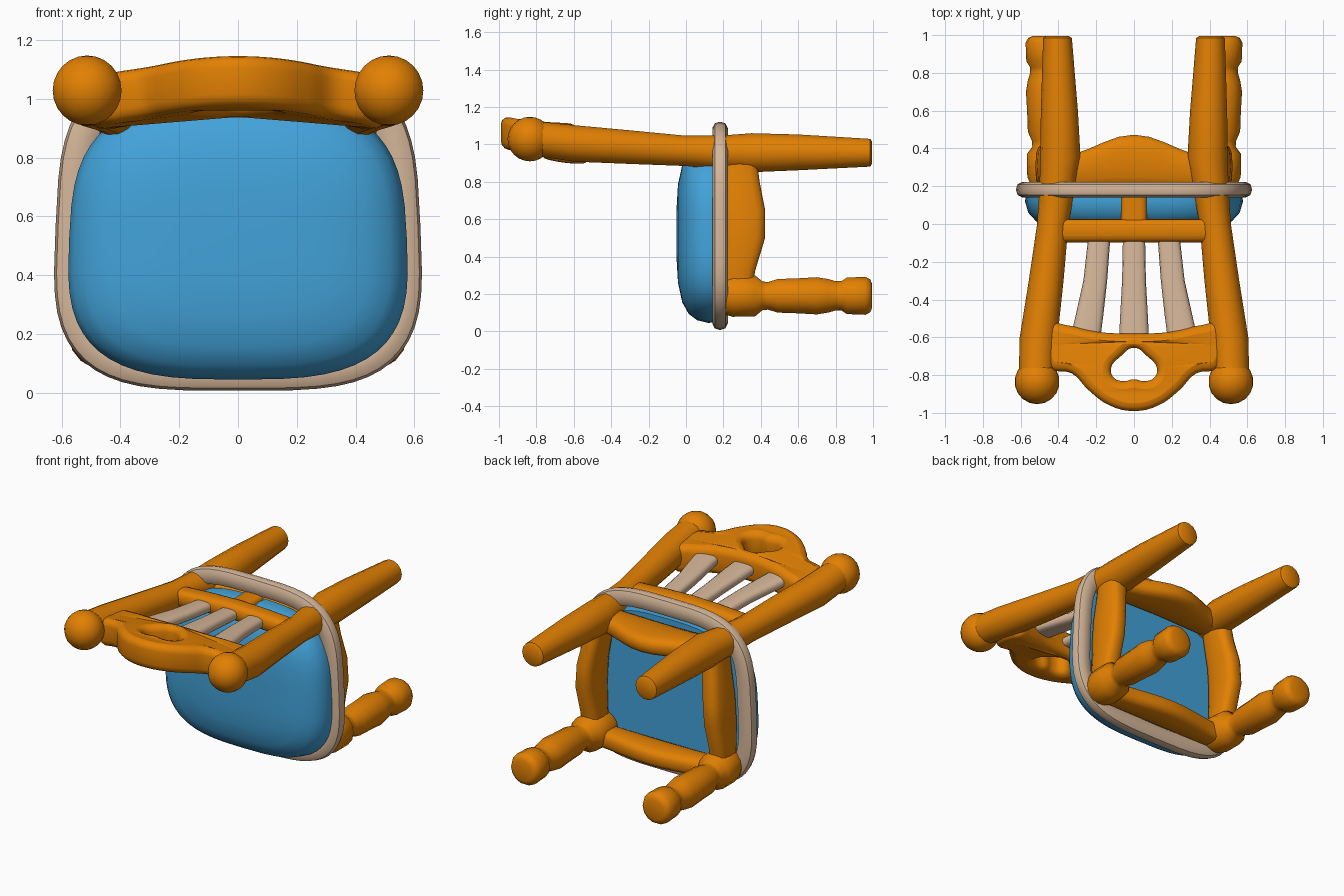
import bpy, bmesh, math
from mathutils import Vector

cube = bpy.data.objects.get("Cube")
if cube:
    bpy.data.objects.remove(cube, do_unlink=True)

X, Y, Z = Vector((1, 0, 0)), Vector((0, 1, 0)), Vector((0, 0, 1))


def material(name, rgb):
    m = bpy.data.materials.new(name)
    m.use_nodes = True
    m.diffuse_color = (*rgb, 1)
    m.node_tree.nodes["Principled BSDF"].inputs["Base Color"].default_value = (*rgb, 1)
    return m


orange = material("orange wood", (0.76, 0.217, 0.001))
tan = material("pale wood", (0.67, 0.47, 0.32))
blue = material("blue fabric", (0.055, 0.365, 0.70))


def finish(name, mesh, mat, angle=45):
    ob = bpy.data.objects.new(name, mesh)
    bpy.context.collection.objects.link(ob)
    mesh.materials.clear()
    mesh.materials.append(mat)
    bpy.ops.object.select_all(action='DESELECT')
    ob.select_set(True)
    bpy.context.view_layer.objects.active = ob
    bpy.ops.object.shade_smooth_by_angle(angle=math.radians(angle))
    return ob


def ring(centre, u, v, ru, rv, power=2, n=14):
    """Superellipse of points around a centre."""
    pts = []
    for i in range(n):
        a = math.tau * i / n
        c, s = math.cos(a), math.sin(a)
        pts.append(Vector(centre) + u * math.copysign(abs(c) ** (2 / power), c) * ru
                   + v * math.copysign(abs(s) ** (2 / power), s) * rv)
    return pts


def loft(name, rings, mat, loop=False, angle=45):
    """Skin a row of rings, capped or joined into a loop."""
    bm = bmesh.new()
    rows = [[bm.verts.new(p) for p in r] for r in rings]
    n = len(rows[0])
    pairs = list(zip(rows, rows[1:]))
    if loop:
        pairs.append((rows[-1], rows[0]))
    else:
        bm.faces.new(rows[0])
        bm.faces.new(rows[-1])
    for a, b in pairs:
        for i in range(n):
            j = (i + 1) % n
            bm.faces.new((a[i], a[j], b[j], b[i]))
    bmesh.ops.recalc_face_normals(bm, faces=bm.faces)
    mesh = bpy.data.meshes.new(name)
    bm.to_mesh(mesh)
    bm.free()
    return finish(name, mesh, mat, angle)


# Seat outline, slightly narrower toward the back edge
def seat_outline(y, hx, low, high, power, scale=1, n=56):
    mid = (low + high) / 2
    pts = ring((0, y, mid), X, Z, hx * scale, (high - low) / 2 * scale, power, n)
    for p in pts:
        p.x *= 1.02 - 0.08 * (p.z - 0.3)
    return pts


# Cushion
cushion = [(-0.05, 0.3), (-0.043, 0.55), (-0.02, 0.77), (0.015, 0.9),
           (0.06, 0.97), (0.12, 1.0), (0.19, 0.98)]
loft("seat_cushion", [seat_outline(y, 0.573, 0.045, 1.0, 3.1, s) for y, s in cushion], blue)

# Flat-oval rim around the seat
rim_path = seat_outline(0.182, 0.565, 0.063, 1.065, 3.8)
rim = []
for i, p in enumerate(rim_path):
    t = rim_path[(i + 1) % len(rim_path)] - rim_path[i - 1]
    out = Vector((t.z, 0, -t.x)).normalized()
    rim.append(ring(p, out, Y, 0.056, 0.043, 2.5, 10))
loft("seat_rim", rim, tan, loop=True)

for side, s in (("left", 1), ("right", -1)):
    # Back post running into the back leg
    post = [(-0.8, 0.515, 1.03, 0.095), (-0.6, 0.505, 1.005, 0.1), (-0.3, 0.465, 0.985, 0.092),
            (0, 0.43, 0.965, 0.083), (0.2, 0.405, 0.955, 0.095), (0.35, 0.39, 0.955, 0.107),
            (0.6, 0.395, 0.957, 0.098), (0.985, 0.405, 0.955, 0.076), (0.995, 0.405, 0.955, 0.06)]
    loft(side + "_back_post",
         [ring((s * x, y, z), X, Z, r, r) for y, x, z, r in post], orange)

    # Finial ball
    bm = bmesh.new()
    bmesh.ops.create_uvsphere(bm, u_segments=18, v_segments=12, radius=0.119)
    bmesh.ops.translate(bm, verts=bm.verts, vec=(s * 0.513, -0.835, 1.028))
    mesh = bpy.data.meshes.new(side + "_finial")
    bm.to_mesh(mesh)
    bm.free()
    finish(side + "_finial", mesh, orange)

    # Turned front leg
    leg = [(0.2, 0.445, 0.1), (0.25, 0.45, 0.115), (0.37, 0.455, 0.112), (0.41, 0.46, 0.078),
           (0.44, 0.465, 0.076), (0.49, 0.47, 0.092), (0.6, 0.47, 0.096), (0.7, 0.47, 0.102),
           (0.76, 0.47, 0.092), (0.8, 0.47, 0.08), (0.83, 0.47, 0.08), (0.86, 0.47, 0.1),
           (0.96, 0.47, 0.104), (0.985, 0.47, 0.09), (0.995, 0.47, 0.065)]
    loft(side + "_front_leg",
         [ring((s * x, y, 0.19), X, Z, r, r) for y, x, r in leg], orange)

    # Side apron
    apron = [(0.2, 0.45, 0.36), (0.32, 0.46, 0.37), (0.5, 0.46, 0.425),
             (0.65, 0.45, 0.425), (0.8, 0.425, 0.395), (0.92, 0.41, 0.38)]
    loft(side + "_apron", [ring((s * x, (0.19 + e) / 2, z), X, Y, 0.062, (e - 0.19) / 2, 3)
                           for z, x, e in apron], orange)


# Front and back aprons with a curved lower edge
def cross_apron(name, z, half, edge, bulge, thick):
    rows = []
    for i in range(11):
        t = i / 5 - 1
        e = edge + bulge * math.cos(t * math.pi / 2) ** 2
        rows.append(ring((t * half, (0.19 + e) / 2, z), Z, Y, thick, (e - 0.19) / 2, 3))
    loft(name, rows, orange)


cross_apron("front_apron", 0.16, 0.44, 0.34, 0.05, 0.06)
cross_apron("back_apron", 0.92, 0.4, 0.36, 0.115, 0.06)

# Lower back rail and the block joining it to the seat
loft("lower_back_rail", [ring((x, -0.035, 0.975 + lift), Y, Z, 0.062, 0.052, 3)
                         for x, lift in ((-0.4, 0), (-0.2, 0.012), (0, 0.018),
                                         (0.2, 0.012), (0.4, 0))], orange)
loft("back_rail_block", [ring((0, y, 0.98), X, Z, 0.068, 0.045, 4)
                         for y in (-0.03, 0.16)], orange)

# Back slats
for name, s in (("left_slat", 1), ("middle_slat", 0), ("right_slat", -1)):
    slat = [(-0.03, 0.18, 0.98, 0.058), (-0.3, 0.205, 1.0, 0.063),
            (-0.48, 0.235, 1.015, 0.073), (-0.62, 0.26, 1.025, 0.08)]
    loft(name, [ring((s * x, y, z), X, Z, w, 0.034, 3) for y, x, z, w in slat], tan)

# Crest rail with a heart-shaped cutout
half_outer = [(0, -0.99), (0.13, -0.96), (0.24, -0.88), (0.33, -0.79), (0.45, -0.76),
              (0.46, -0.53), (0.36, -0.535), (0.2, -0.57), (0, -0.58)]
half_heart = [(0, -0.655), (0.07, -0.7), (0.122, -0.765), (0.105, -0.815),
              (0.055, -0.832), (0, -0.822)]
curve = bpy.data.curves.new("crest_profile", 'CURVE')
curve.dimensions = '2D'
curve.fill_mode = 'BOTH'
curve.extrude = 0.045
curve.bevel_depth = 0.042
curve.bevel_resolution = 2
curve.offset = -0.042
curve.resolution_u = 4
for half in (half_outer, half_heart):
    pts = half + [(-x, y) for x, y in reversed(half[1:-1])]
    spline = curve.splines.new('BEZIER')
    spline.bezier_points.add(len(pts) - 1)
    spline.use_cyclic_u = True
    for b, (x, y) in zip(spline.bezier_points, pts):
        b.co = (x, y, 0)
        b.handle_left_type = b.handle_right_type = 'AUTO'
helper = bpy.data.objects.new("crest_profile", curve)
bpy.context.collection.objects.link(helper)
bpy.context.view_layer.update()
crest = bpy.data.meshes.new_from_object(
    helper.evaluated_get(bpy.context.evaluated_depsgraph_get()))
bpy.data.objects.remove(helper, do_unlink=True)
# Arch the rail and lean it with the posts
for v in crest.vertices:
    x, y = v.co.x, v.co.y
    v.co.z += 0.998 + 0.04 * (1 - (x / 0.46) ** 2) - 0.1 * (y + 0.75)
finish("crest_rail", crest, orange)
